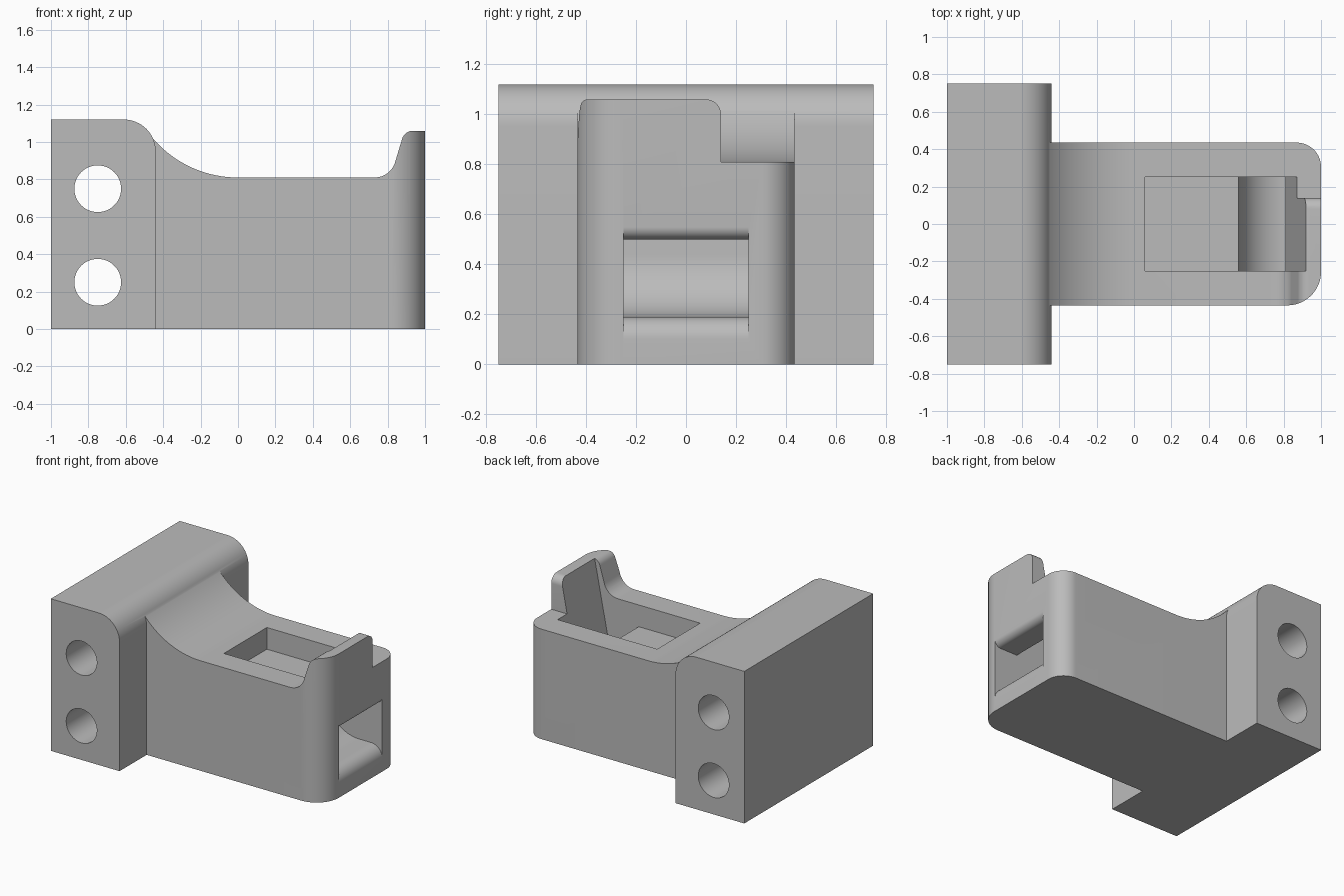
import bpy, bmesh
from math import cos, sin, radians
from mathutils import Vector

cube = bpy.data.objects.get("Cube")
if cube:
    bpy.data.objects.remove(cube, do_unlink=True)

grey = bpy.data.materials.new("plain grey")
grey.use_nodes = True
colour = (0.5, 0.5, 0.5, 1)
grey.diffuse_color = colour
grey.node_tree.nodes["Principled BSDF"].inputs["Base Color"].default_value = colour


def arc(cx, cy, r, start, end, n=16):
    """Points along a circular arc, angles in degrees."""
    angles = [radians(start + (end - start) * i / n) for i in range(n + 1)]
    return [(cx + r * cos(a), cy + r * sin(a)) for a in angles]


def prism(name, outline, axis, low, high):
    """Extrude an outline along one axis; outline uses the other two in order."""
    def place(p, depth):
        co = list(p)
        co.insert("xyz".index(axis), depth)
        return Vector(co)
    bm = bmesh.new()
    base = bm.faces.new([bm.verts.new(place(p, low)) for p in outline])
    out = bmesh.ops.extrude_face_region(bm, geom=[base])
    moved = [v for v in out["geom"] if isinstance(v, bmesh.types.BMVert)]
    bmesh.ops.translate(bm, verts=moved, vec=place((0, 0), high - low))
    bmesh.ops.recalc_face_normals(bm, faces=bm.faces)
    mesh = bpy.data.meshes.new(name)
    bm.to_mesh(mesh)
    bm.free()
    mesh.materials.append(grey)
    obj = bpy.data.objects.new(name, mesh)
    bpy.context.collection.objects.link(obj)
    return obj


def combine(target, tool, operation):
    """Apply a boolean and discard the tool."""
    tool.hide_render = True
    mod = target.modifiers.new(operation.lower(), "BOOLEAN")
    mod.operation, mod.solver, mod.object = operation, "EXACT", tool
    bpy.context.view_layer.objects.active = target
    bpy.ops.object.modifier_apply(modifier=mod.name)
    bpy.data.objects.remove(tool, do_unlink=True)


TOP = 0.81      # deck height of the arm
HALF = 0.435    # half width of the arm

# Mounting block with one rounded top edge
block = prism("mounting_bracket",
              [(-1, 0), (-0.44, 0)] + arc(-0.61, 0.95, 0.17, 0, 90) + [(-1, 1.12)],
              "y", -0.75, 0.75)

# Arm: side profile with swept neck and raised end tab
arm = prism("arm",
            [(-0.6, 0), (1, 0), (1, 1.06)]
            + arc(0.935, 1.0, 0.06, 90, 168, 10)
            + arc(0.73, TOP + 0.115, 0.115, -12, -90, 12)
            + arc(0, TOP + 0.6, 0.6, -90, -143, 24)
            + [(-0.6, 1.0)],
            "y", -0.6, 0.6)

# Rounded vertical corners at the free end
plan = prism("arm_plan",
             [(-0.7, HALF), (-0.7, -HALF)]
             + arc(1 - 0.18, -HALF + 0.18, 0.18, -90, 0)
             + arc(1 - 0.13, HALF - 0.13, 0.13, 0, 90),
             "z", -0.1, 1.3)
combine(arm, plan, "INTERSECT")

# Lower the tab on the back side, with a rounded shoulder
shoulder = prism("tab_notch",
                 [(0.14, TOP)] + arc(0.08, 1.0, 0.06, 0, 90, 10)
                 + [(0.08, 1.2), (0.6, 1.2), (0.6, TOP)],
                 "x", 0.6, 1.2)
combine(arm, shoulder, "DIFFERENCE")

# Chute: shallow tray, curved drop, lipped outlet and slanted end wall
chute = prism("chute",
              [(0.06, 1.3), (0.06, 0.65), (0.56, 0.65)]
              + arc(0.81, 0.44, 0.25, 180, 270)
              + arc(0.91, 0.10, 0.09, 90, 0, 10)
              + [(1.1, 0.10), (1.1, 0.55)]
              + arc(0.95, 0.55, 0.05, 0, -90, 10)
              + [(0.81, 0.5), (0.967, 1.3)],
              "y", -0.25, 0.25)
combine(arm, chute, "DIFFERENCE")

combine(block, arm, "UNION")

# Two bolt holes through the block
for height in (0.25, 0.75):
    hole = prism("bolt_hole", arc(-0.75, height, 0.125, 0, 360, 48)[:-1], "y", -1, 1)
    combine(block, hole, "DIFFERENCE")

bpy.ops.object.select_all(action="DESELECT")
block.select_set(True)
bpy.context.view_layer.objects.active = block
bpy.ops.object.shade_smooth_by_angle(angle=radians(25))
